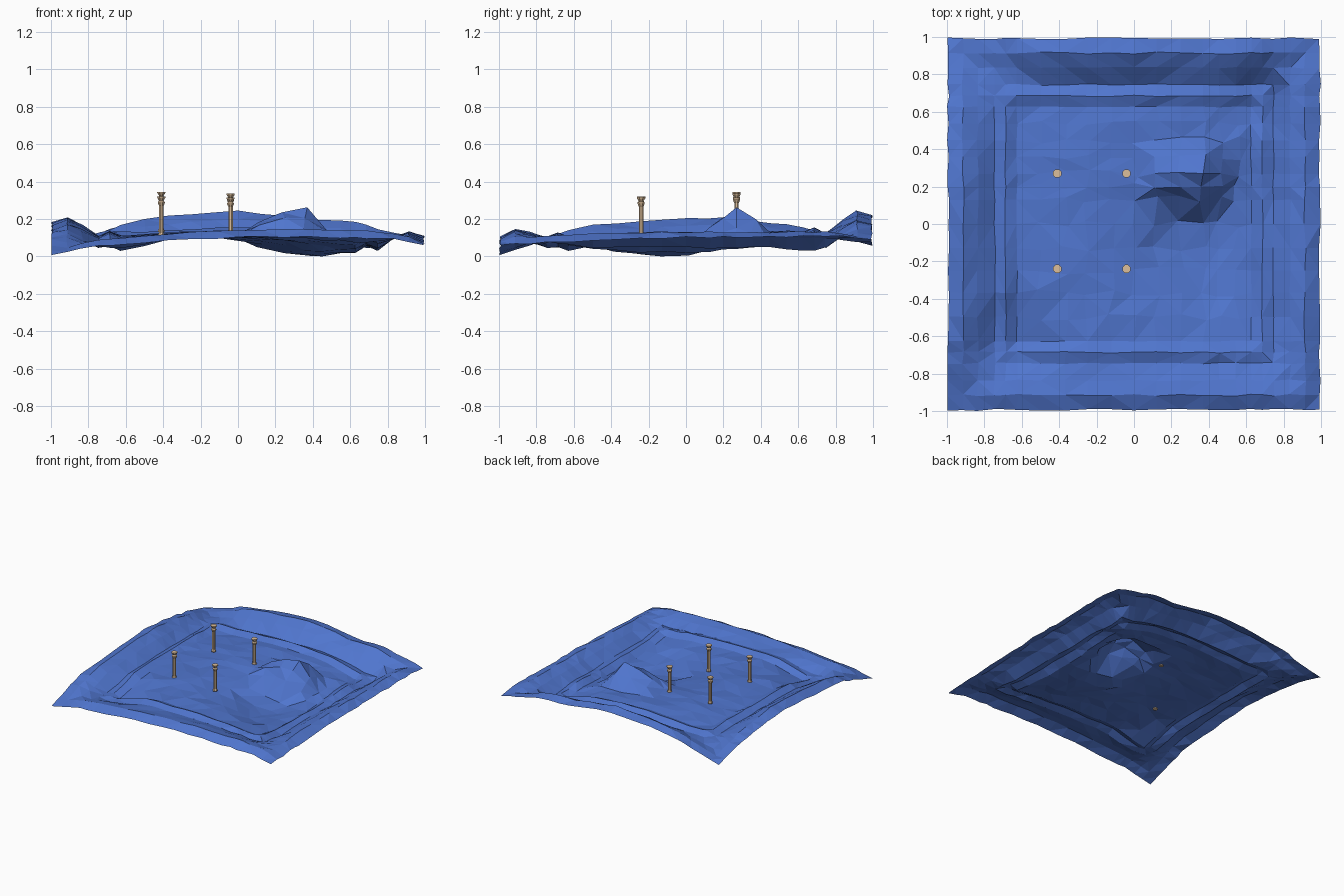
import bpy, bmesh, math, random
from mathutils import Vector

random.seed(4)
cube = bpy.data.objects.get("Cube")
if cube:
    bpy.data.objects.remove(cube, do_unlink=True)


def material(name, colour):
    m = bpy.data.materials.new(name)
    m.use_nodes = True
    m.diffuse_color = colour
    m.node_tree.nodes["Principled BSDF"].inputs["Base Color"].default_value = colour
    return m


def add_object(name, bm, mat):
    mesh = bpy.data.meshes.new(name)
    bm.to_mesh(mesh)
    bm.free()
    mesh.materials.append(mat)
    obj = bpy.data.objects.new(name, mesh)
    bpy.context.collection.objects.link(obj)
    return obj


def lerp_points(points, t):
    if t <= points[0][0]:
        return points[0][1]
    for (a, za), (b, zb) in zip(points, points[1:]):
        if t <= b:
            return za + (zb - za) * (t - a) / (b - a)
    return points[-1][1]


blue = material("ground blue", (0.08, 0.18, 0.62, 1))
tan = material("post tan", (0.72, 0.52, 0.33, 1))

# Crest height along each rim
FRONT = [(-1, .06), (-.8, .1), (-.5, .125), (0, .152), (.4, .155), (.85, .14), (1, .11)]
BACK = [(-1, .09), (-.8, .14), (-.6, .2), (-.3, .238), (0, .25), (.2, .235),
        (.4, .2), (.65, .2), (.85, .15), (1, .12)]
LEFT = [(-1, .11), (-.5, .13), (0, .14), (.8, .14), (1, .12)]
RIGHT = [(-1, .06), (-.8, .12), (-.6, .18), (0, .21), (.2, .22), (.6, .18),
         (.8, .14), (1, .09)]

# Broad hollows and swells of the floor: x, y, height, width
SWELLS = [(.38, -.13, -.105, .33), (-.65, -.65, -.08, .2), (.72, .65, -.075, .22),
          (.7, -.5, -.05, .3), (.7, .2, -.05, .28), (0, .7, .02, .4), (-.2, .2, .015, .4)]


def floor_height(x, y):
    return .118 + sum(h * math.exp(-((x - a) ** 2 + (y - b) ** 2) / w ** 2)
                      for a, b, h, w in SWELLS)


# Rounded mound, steep on its left and long on its right
def mound_height(x, y):
    u = (x - .37) / (.15 if x > .37 else .39)
    v = (y - .27) / (.19 if y > .27 else .27)
    return .185 * max(0, 1 - math.hypot(u, v) ** 1.2)


def ground_height(x, y):
    r = max(abs(x), abs(y))
    f = floor_height(x, y)
    if r < .6:
        return f + mound_height(x, y)
    if abs(x) > abs(y):
        crest = lerp_points(LEFT if x > 0 else RIGHT, y / r)
    else:
        crest = lerp_points(BACK if y > 0 else FRONT, x / r)
    trough = f - .005
    section = [(.63, f - .005), (.69, f + .02), (.75, trough),
               (.84, trough * .4 + crest * .6), (.92, crest), (1, crest - .03 + .01 * y)]
    return lerp_points(section, r)


# Ground sheet: crumpled grid with a double-ridged rim, mound and hollow
rim = [.63, .69, .75, .84, .92, 1]
xs = [-r for r in reversed(rim)] + [-.5, -.37, -.25, -.12, 0, .12, .25, .37, .46, .55] + rim
ys = [-r for r in reversed(rim)] + [-.5, -.37, -.25, -.13, 0, .13, .2, .27, .36, .45, .54] + rim

bm = bmesh.new()
grid = []
for y in ys:
    row = []
    for x in xs:
        r = max(abs(x), abs(y))
        z = ground_height(x, y)
        px, py = x, y
        if r < .6 and (x, y) != (.37, .27):
            px += random.uniform(-.02, .02)
            py += random.uniform(-.02, .02)
            z += random.uniform(-.007, .007)
        elif r >= .6:
            s = 1 - random.uniform(0, .012)
            px, py = x * s, y * s
            z += random.uniform(-.005, .005)
        row.append(bm.verts.new((px, py, z)))
    grid.append(row)
for j in range(len(ys) - 1):
    for i in range(len(xs) - 1):
        bm.faces.new((grid[j][i], grid[j][i + 1], grid[j + 1][i + 1], grid[j + 1][i]))
lowest = min(v.co.z for v in bm.verts)
for v in bm.verts:
    v.co.z -= lowest
bmesh.ops.triangulate(bm, faces=bm.faces[:], quad_method='SHORT_EDGE')
add_object("ground_sheet", bm, blue)


# Posts: eight-sided turned columns with flared caps
PROFILE = [(.018, -.215), (.018, -.205), (.013, -.195), (.013, -.05), (.02, -.035),
           (.02, -.03), (.012, -.022), (.024, -.005), (.024, 0)]


def post(name, x, y, top):
    bm = bmesh.new()
    rings = []
    for r, z in PROFILE:
        rings.append([bm.verts.new(Vector((x + r * math.cos(a), y + r * math.sin(a), top + z)))
                      for a in (math.tau * (k + .5) / 8 for k in range(8))])
    for low, high in zip(rings, rings[1:]):
        for k in range(8):
            n = (k + 1) % 8
            bm.faces.new((low[k], low[n], high[n], high[k]))
    bm.faces.new(rings[-1])
    bm.faces.new(rings[0][::-1])
    add_object(name, bm, tan)


post("post_back_right", -.41, .27, .345)
post("post_back_left", -.04, .27, .335)
post("post_front_right", -.41, -.24, .32)
post("post_front_left", -.04, -.24, .315)
